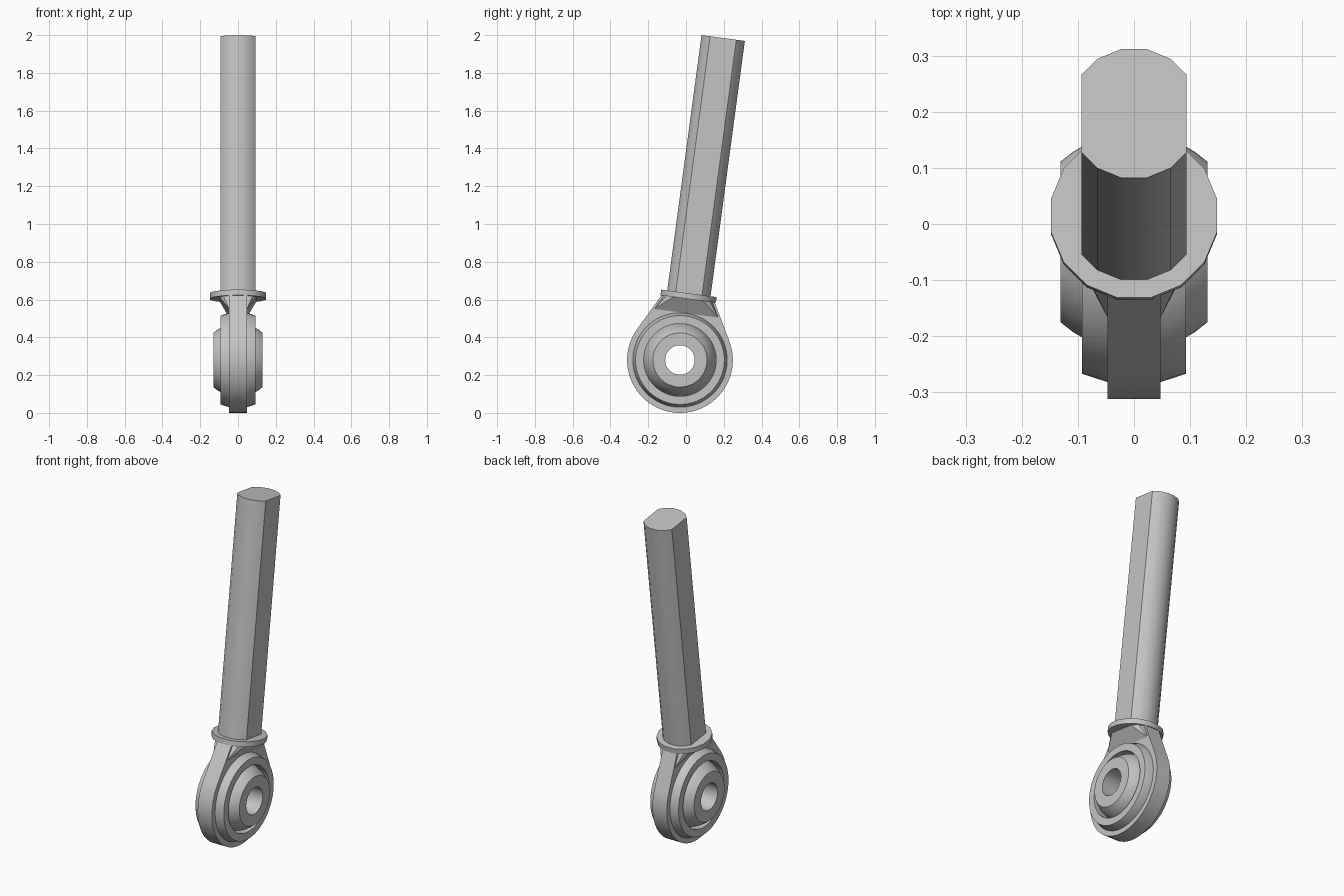
import bpy, bmesh, math
from mathutils import Matrix, Vector

cube = bpy.data.objects.get("Cube")
if cube:
    bpy.data.objects.remove(cube, do_unlink=True)

steel = bpy.data.materials.new("grey steel")
steel.use_nodes = True
steel.diffuse_color = (0.55, 0.55, 0.55, 1)
steel.node_tree.nodes["Principled BSDF"].inputs["Base Color"].default_value = (0.55, 0.55, 0.55, 1)

# Local frame: origin at the eye centre, z along the leaning shaft
LEAN = Matrix.Translation((0, -0.032, 0.28)) @ Matrix.Rotation(math.radians(-7.65), 4, 'X')


def finish(name, bm):
    bmesh.ops.recalc_face_normals(bm, faces=bm.faces)
    mesh = bpy.data.meshes.new(name)
    bm.to_mesh(mesh)
    bm.free()
    mesh.materials.append(steel)
    ob = bpy.data.objects.new(name, mesh)
    bpy.context.collection.objects.link(ob)
    ob.matrix_world = LEAN
    bpy.ops.object.select_all(action='DESELECT')
    ob.select_set(True)
    bpy.context.view_layer.objects.active = ob
    bpy.ops.object.shade_smooth_by_angle(angle=math.radians(28))
    return ob


def skin(bm, loops):
    """Join closed loops of points in a closed cycle."""
    rows = [[bm.verts.new(p) for p in loop] for loop in loops]
    for a, b in zip(rows, rows[1:] + rows[:1]):
        for i in range(len(a)):
            j = (i + 1) % len(a)
            bm.faces.new((a[i], a[j], b[j], b[i]))


def lathe_x(name, profile, n=64):
    bm = bmesh.new()
    turns = [2 * math.pi * i / n for i in range(n)]
    skin(bm, [[(x, r * math.cos(t), r * math.sin(t)) for t in turns] for x, r in profile])
    return finish(name, bm)


def round_bar(name, radius, low, high, flat=None):
    """Sixteen-sided bar, optionally cut flat on both x sides."""
    bm = bmesh.new()
    place = Matrix.Translation((0, 0, (low + high) / 2)) @ Matrix.Rotation(math.pi / 16, 4, 'Z')
    bmesh.ops.create_cone(bm, cap_ends=True, segments=16, radius1=radius, radius2=radius,
                          depth=high - low, matrix=place)
    if flat:
        for s in (-1, 1):
            geom = bm.verts[:] + bm.edges[:] + bm.faces[:]
            cut = bmesh.ops.bisect_plane(bm, geom=geom, plane_co=(s * flat, 0, 0),
                                         plane_no=(s, 0, 0), clear_outer=True)
            edges = [e for e in cut["geom_cut"] if isinstance(e, bmesh.types.BMEdge)]
            bmesh.ops.contextual_create(bm, geom=edges)
    return finish(name, bm)


# Shaft and collar
round_bar("shaft", 0.118, 0.34, 1.72, flat=0.0935)
round_bar("collar", 0.151, 0.326, 0.356)

# Eye plate: round below, tangent sides rising to the collar
R, HALF, TOP, THICK = 0.28, 0.14, 0.33, 0.047
start = math.atan2(TOP, HALF) - math.acos(R / math.hypot(HALF, TOP))
sweep = math.pi + 2 * start
outline = [(HALF * (1 - i / 4), TOP) for i in range(9)]
outline += [(R * math.cos(a), R * math.sin(a))
            for a in (math.pi - start + sweep * i / 48 for i in range(49))]
inner = [tuple(Vector(p).normalized() * 0.215) for p in outline]
bm = bmesh.new()
skin(bm, [[(x, y, z) for y, z in loop] for x, loop in
          ((-THICK, inner), (-THICK, outline), (THICK, outline), (THICK, inner))])
finish("eye_plate", bm)

# Neck flaring from the plate up to the collar
bm = bmesh.new()
for i in range(16):
    a = math.pi * (i + 0.5) / 8
    x = max(-0.1, min(0.1, HALF * math.cos(a)))
    bm.verts.new((x, HALF * math.sin(a), 0.328))
for x in (-THICK, THICK):
    for y in (-0.17, 0.17):
        bm.verts.new((x, y, 0.25))
bmesh.ops.convex_hull(bm, input=bm.verts[:])
finish("neck", bm)

# Chamfered outer race
lathe_x("outer_race", [(-0.093, 0.192), (-0.093, 0.235), (-0.047, 0.25),
                       (0.047, 0.25), (0.093, 0.235), (0.093, 0.192)])

# Ball with a through bore
BALL, FACE = 0.194, 0.131
ball = [(-FACE, 0.078)]
for i in range(13):
    x = -FACE + 2 * FACE * i / 12
    ball.append((x, math.sqrt(BALL ** 2 - x ** 2)))
ball.append((FACE, 0.078))
lathe_x("bearing_ball", ball)
